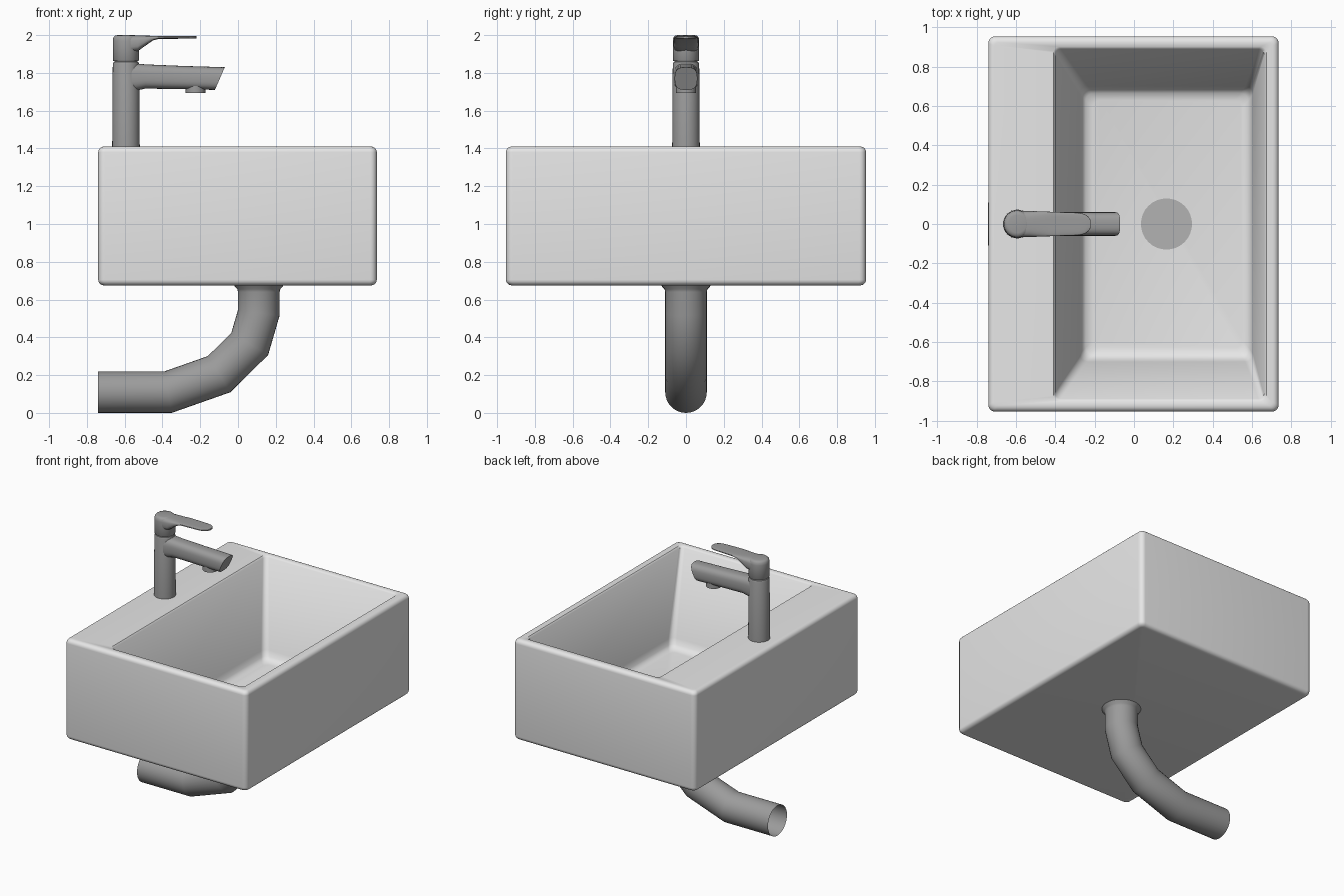
import bpy, bmesh, math
from math import sin, cos, pi

if "Cube" in bpy.data.objects:
    bpy.data.objects.remove(bpy.data.objects["Cube"])


def material(name, v):
    m = bpy.data.materials.new(name)
    m.diffuse_color = (v, v, v, 1)
    m.use_nodes = True
    m.node_tree.nodes["Principled BSDF"].inputs["Base Color"].default_value = m.diffuse_color
    return m


CERAMIC = material("white_ceramic", 0.8)
METAL = material("grey_metal", 0.33)
DRAIN = material("drain_grey", 0.45)


def loft(name, rings, mat, cap_start=True, cap_end=True, angle=40):
    """Skin a list of equal-length point rings into one object."""
    bm = bmesh.new()
    vs = [[bm.verts.new(p) for p in r] for r in rings]
    n = len(vs[0])
    for a, b in zip(vs, vs[1:]):
        for i in range(n):
            j = (i + 1) % n
            bm.faces.new((a[i], a[j], b[j], b[i]))
    if cap_start:
        bm.faces.new(vs[0][::-1])
    if cap_end:
        bm.faces.new(vs[-1])
    bmesh.ops.recalc_face_normals(bm, faces=bm.faces)
    me = bpy.data.meshes.new(name)
    bm.to_mesh(me)
    bm.free()
    me.materials.append(mat)
    me.shade_smooth()
    me.set_sharp_from_angle(angle=math.radians(angle))
    ob = bpy.data.objects.new(name, me)
    bpy.context.collection.objects.link(ob)
    return ob


def round_rect(x0, x1, y0, y1, z, r, seg=6):
    pts = []
    corners = [(x1 - r, y1 - r), (x0 + r, y1 - r), (x0 + r, y0 + r), (x1 - r, y0 + r)]
    for k, (cx, cy) in enumerate(corners):
        for i in range(seg + 1):
            a = pi / 2 * (k + i / seg)
            pts.append((cx + r * cos(a), cy + r * sin(a), z))
    return pts


def circle(cx, cy, z, r, n=32):
    return [(cx + r * cos(2 * pi * i / n), cy + r * sin(2 * pi * i / n), z) for i in range(n)]


def section(xt, zt, xb, zb, hw, power=0.7, n=32):
    """Rounded-box cross-section spanning top and bottom profile points."""
    pts = []
    for i in range(n):
        c, s = cos(2 * pi * i / n), sin(2 * pi * i / n)
        y = math.copysign(abs(c) ** power, c) * hw
        t = 0.5 + 0.5 * math.copysign(abs(s) ** power, s)
        pts.append((xb + (xt - xb) * t, y, zb + (zt - zb) * t))
    return pts


# basin: outer shell, rim and cavity in one skin
X0, X1, Y0, Y1, Z0, Z1, R = -0.74, 0.735, -0.953, 0.953, 0.675, 1.41, 0.03
rings = []
for z, sgn, a0 in ((Z0 + R, -1, 0), (Z1 - R, 1, 1)):
    for i in range(6):
        a = pi / 2 * (i / 5 if a0 else 1 - i / 5)
        d = R * (1 - cos(a))
        rings.append(round_rect(X0 + d, X1 - d, Y0 + d, Y1 - d, z + sgn * R * sin(a), 0.035 - d * 0.5))
rings += [
    round_rect(-0.41, 0.672, -0.90, 0.90, 1.41, 0.03),
    round_rect(-0.40, 0.662, -0.888, 0.888, 1.40, 0.03),
    round_rect(-0.275, 0.605, -0.70, 0.70, 0.83, 0.04),
    round_rect(-0.262, 0.595, -0.685, 0.685, 0.79, 0.04),
    round_rect(-0.245, 0.58, -0.665, 0.665, 0.77, 0.04),
    round_rect(-0.21, 0.55, -0.63, 0.63, 0.762, 0.04),
]
loft("basin", rings, CERAMIC)

# drain plate on the basin floor
loft("drain", [circle(0.165, 0, 0.755, 0.13), circle(0.165, 0, 0.766, 0.13)], DRAIN)

# waste pipe: flared top, faceted bend, open end (x, z, radius)
path = [(0.11, 0.685, 0.135), (0.11, 0.67, 0.128), (0.11, 0.655, 0.114), (0.11, 0.64, 0.11),
        (0.11, 0.53, 0.11), (0.062, 0.365, 0.11), (-0.10, 0.205, 0.11),
        (-0.37, 0.11, 0.11), (-0.742, 0.11, 0.11)]
rings = []
for i, (x, z, r) in enumerate(path):
    def direction(a, b):
        dx, dz = b[0] - a[0], b[1] - a[1]
        l = math.hypot(dx, dz)
        return dx / l, dz / l
    d1 = direction(path[max(i - 1, 0)], path[max(i, 1)])
    d2 = direction(path[min(i, len(path) - 2)], path[min(i + 1, len(path) - 1)])
    tx, tz = d1[0] + d2[0], d1[1] + d2[1]
    l = math.hypot(tx, tz)
    nx, nz, k = -tz / l, tx / l, 2 / l      # mitre direction and stretch
    rings.append([(x + nx * k * r * cos(a), r * sin(a), z + nz * k * r * cos(a))
                  for a in (2 * pi * j / 32 for j in range(32))])
loft("waste_pipe", rings, METAL, cap_end=False)

# tap: post with groove under the lever head
TX = -0.593
loft("tap_post", [circle(TX, 0, z, r) for z, r in
     ((1.40, 0.073), (1.845, 0.070), (1.857, 0.066), (1.86, 0.060), (1.868, 0.060))], METAL)
loft("tap_head", [circle(TX, 0, z, r) for z, r in
     ((1.862, 0.066), (1.868, 0.070), (1.97, 0.070), (1.988, 0.067), (1.997, 0.058), (2.0, 0.045))], METAL)

# lever: (x, top z, bottom z, half width)
loft("tap_lever", [section(x, zt, x, zb, w, 0.6) for x, zt, zb, w in (
    (-0.60, 2.0, 1.90, 0.066), (-0.53, 1.999, 1.915, 0.066), (-0.50, 1.998, 1.937, 0.065),
    (-0.45, 1.996, 1.972, 0.063), (-0.42, 1.996, 1.980, 0.062), (-0.28, 1.996, 1.981, 0.057),
    (-0.25, 1.996, 1.981, 0.050), (-0.23, 1.995, 1.982, 0.036), (-0.22, 1.994, 1.983, 0.018))], METAL)

# spout with slanted tip: (top x, top z, bottom x, bottom z, half width)
loft("tap_spout", [section(*s) for s in (
    (-0.59, 1.853, -0.59, 1.695, 0.066), (-0.53, 1.849, -0.53, 1.708, 0.062),
    (-0.49, 1.845, -0.49, 1.717, 0.060), (-0.30, 1.837, -0.30, 1.714, 0.060),
    (-0.07, 1.83, -0.122, 1.71, 0.060))], METAL)
loft("aerator", [circle(-0.225, 0, 1.693, 0.052), circle(-0.225, 0, 1.73, 0.052)], METAL)
